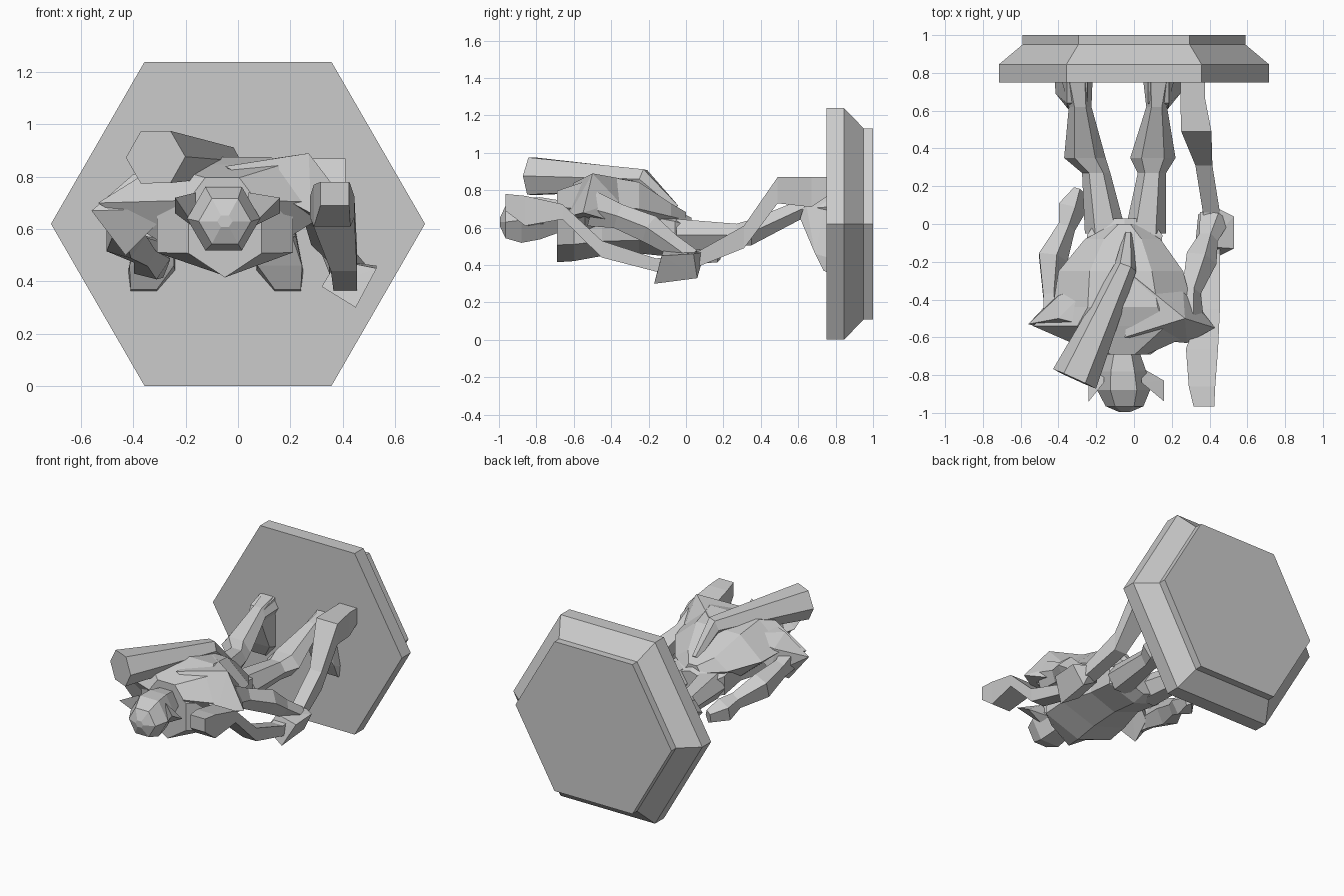
import bpy, bmesh, math
from mathutils import Vector


def finish(name, bm):
    bmesh.ops.recalc_face_normals(bm, faces=bm.faces)
    me = bpy.data.meshes.new(name)
    bm.to_mesh(me)
    bm.free()
    ob = bpy.data.objects.new(name, me)
    bpy.context.collection.objects.link(ob)
    return ob


def loft(name, stations, n=6, flat=False, planar=False):
    """Stations are (x, y, z, half width, half depth), swept with capped ends."""
    bm = bmesh.new()
    pts = [Vector(s[:3]) for s in stations]
    phase = math.pi / n if flat else 0
    k = 1 / math.cos(math.pi / n) if flat else 1
    rings = []
    for i, s in enumerate(stations):
        t = pts[min(i + 1, len(pts) - 1)] - pts[max(i - 1, 0)]
        t = Vector((0, 1, 0)) if planar else t.normalized()
        u = Vector((1, 0, 0))
        u = (u - t * u.dot(t)).normalized()
        v = u.cross(t)
        ring = []
        for j in range(n):
            a = phase + 2 * math.pi * j / n
            ring.append(bm.verts.new(pts[i] + u * s[3] * k * math.cos(a) + v * s[4] * k * math.sin(a)))
        rings.append(ring)
    for a, b in zip(rings, rings[1:]):
        for j in range(n):
            bm.faces.new((a[j], a[(j + 1) % n], b[(j + 1) % n], b[j]))
    bm.faces.new(rings[0])
    bm.faces.new(rings[-1])
    return finish(name, bm)


def hull(name, points):
    bm = bmesh.new()
    for p in points:
        bm.verts.new(p)
    r = bmesh.ops.convex_hull(bm, input=bm.verts)
    bmesh.ops.delete(bm, geom=list({g for g in r["geom_interior"] if g.is_valid}), context="VERTS")
    return finish(name, bm)


# Hexagonal stepped base
loft("base", [(0, y, 0.62, r, r) for y, r in
              ((0.75, 0.715), (0.845, 0.715), (0.95, 0.59), (1.0, 0.59))], planar=True)

# Head with pointed ears
loft("head", [(-0.05, -0.995, 0.63, 0.03, 0.025), (-0.05, -0.965, 0.63, 0.10, 0.10),
              (-0.055, -0.88, 0.64, 0.14, 0.14), (-0.06, -0.78, 0.65, 0.125, 0.13),
              (-0.06, -0.68, 0.66, 0.09, 0.10)], planar=True)
for side, tip in (("left", -0.24), ("right", 0.16)):
    s = -1 if side == "left" else 1
    root = -0.06 + s * 0.10
    hull(side + "_ear", [(tip, -0.94, 0.72), (tip, -0.83, 0.66), (root, -0.84, 0.74),
                         (root, -0.76, 0.62), (root, -0.84, 0.60)])

# Body under the cape, with a keel-shaped chest
loft("torso", [(-0.05, -0.69, 0.60, 0.14, 0.16), (-0.05, -0.60, 0.60, 0.26, 0.155),
               (-0.05, -0.45, 0.61, 0.25, 0.14), (-0.05, -0.25, 0.60, 0.19, 0.12),
               (-0.05, -0.06, 0.57, 0.20, 0.11), (-0.05, 0.03, 0.56, 0.14, 0.08)], flat=True, planar=True)

# Cape across shoulders and back
loft("cape", [(-0.06, -0.69, 0.71, 0.13, 0.10), (-0.065, -0.54, 0.70, 0.47, 0.17),
              (-0.06, -0.44, 0.72, 0.37, 0.18), (-0.07, -0.25, 0.70, 0.33, 0.165),
              (-0.06, -0.08, 0.66, 0.20, 0.08), (-0.05, 0.0, 0.64, 0.06, 0.05)], planar=True)
hull("right_shoulder", [(0.27, -0.50, 0.89), (0.43, -0.55, 0.68), (0.28, -0.63, 0.66), (-0.05, -0.6, 0.84),
                        (0.0, -0.28, 0.85), (0.27, -0.34, 0.62), (0.26, -0.36, 0.74)])
hull("left_shoulder", [(-0.56, -0.53, 0.67), (-0.40, -0.50, 0.81), (-0.43, -0.50, 0.50),
                       (-0.25, -0.62, 0.68), (-0.40, -0.36, 0.58), (-0.40, -0.38, 0.74),
                       (-0.2, -0.55, 0.84), (-0.2, -0.3, 0.82)])

# Arms and hands
loft("left_arm", [(-0.43, -0.50, 0.64, 0.06, 0.10), (-0.44, -0.38, 0.61, 0.05, 0.07),
                  (-0.435, -0.18, 0.57, 0.085, 0.09), (-0.36, -0.02, 0.51, 0.05, 0.06),
                  (-0.335, 0.08, 0.48, 0.08, 0.08), (-0.295, 0.18, 0.46, 0.03, 0.05)], n=5)
loft("right_arm", [(0.29, -0.50, 0.70, 0.08, 0.10), (0.30, -0.36, 0.66, 0.055, 0.07),
                   (0.35, -0.19, 0.59, 0.09, 0.08), (0.39, -0.08, 0.51, 0.055, 0.06),
                   (0.42, 0.03, 0.43, 0.09, 0.06)], n=5)
hull("bow_hand", [(0.45, -0.17, 0.30), (0.32, -0.15, 0.38), (0.53, -0.13, 0.45), (0.38, -0.12, 0.48),
                  (0.46, 0.06, 0.33), (0.34, 0.05, 0.40), (0.53, 0.04, 0.46), (0.41, 0.10, 0.47)])

# Legs with cuffed boots
LEGS = {
    "left": [(-0.15, -0.05, 0.56, 0.11, 0.10), (-0.20, 0.27, 0.56, 0.075, 0.07),
             (-0.26, 0.35, 0.575, 0.11, 0.08), (-0.285, 0.62, 0.70, 0.06, 0.06), (-0.30, 0.75, 0.71, 0.08, 0.08)],
    "right": [(0.06, -0.05, 0.56, 0.11, 0.10), (0.095, 0.27, 0.56, 0.075, 0.07),
              (0.10, 0.35, 0.575, 0.12, 0.08), (0.12, 0.62, 0.70, 0.055, 0.06), (0.13, 0.75, 0.71, 0.08, 0.08)],
}
for side, path in LEGS.items():
    loft(side + "_leg", path, planar=True)
    x, s = path[-1][0], (-1 if side == "left" else 1)
    foot = []
    for w in (-1, 1):
        foot += [(x + w * 0.05, 0.61, 0.65), (x + w * 0.055, 0.76, 0.78), (x + w * 0.055, 0.64, 0.74),
                 (x + s * 0.03 + w * 0.085, 0.69, 0.46), (x + s * 0.03 + w * 0.09, 0.76, 0.44),
                 (x + s * 0.06 + w * 0.05, 0.735, 0.37), (x + s * 0.06 + w * 0.05, 0.76, 0.36)]
    hull(side + "_foot", foot)

# Recurved bow
loft("bow", [(0.37, -0.965, 0.735, 0.055, 0.045), (0.36, -0.86, 0.69, 0.07, 0.08),
             (0.36, -0.66, 0.685, 0.085, 0.04), (0.405, -0.45, 0.485, 0.05, 0.045),
             (0.41, -0.16, 0.40, 0.045, 0.035), (0.41, 0.06, 0.43, 0.045, 0.04),
             (0.37, 0.31, 0.55, 0.045, 0.06), (0.33, 0.49, 0.80, 0.08, 0.07),
             (0.31, 0.67, 0.79, 0.065, 0.08), (0.31, 0.76, 0.82, 0.065, 0.05)], n=4, flat=True, planar=True)

# Tapered quiver running into the cape
loft("quiver", [(-0.315, -0.82, 0.875, 0.125, 0.115), (-0.045, -0.23, 0.855, 0.06, 0.065),
                (-0.03, -0.06, 0.70, 0.025, 0.03)])
